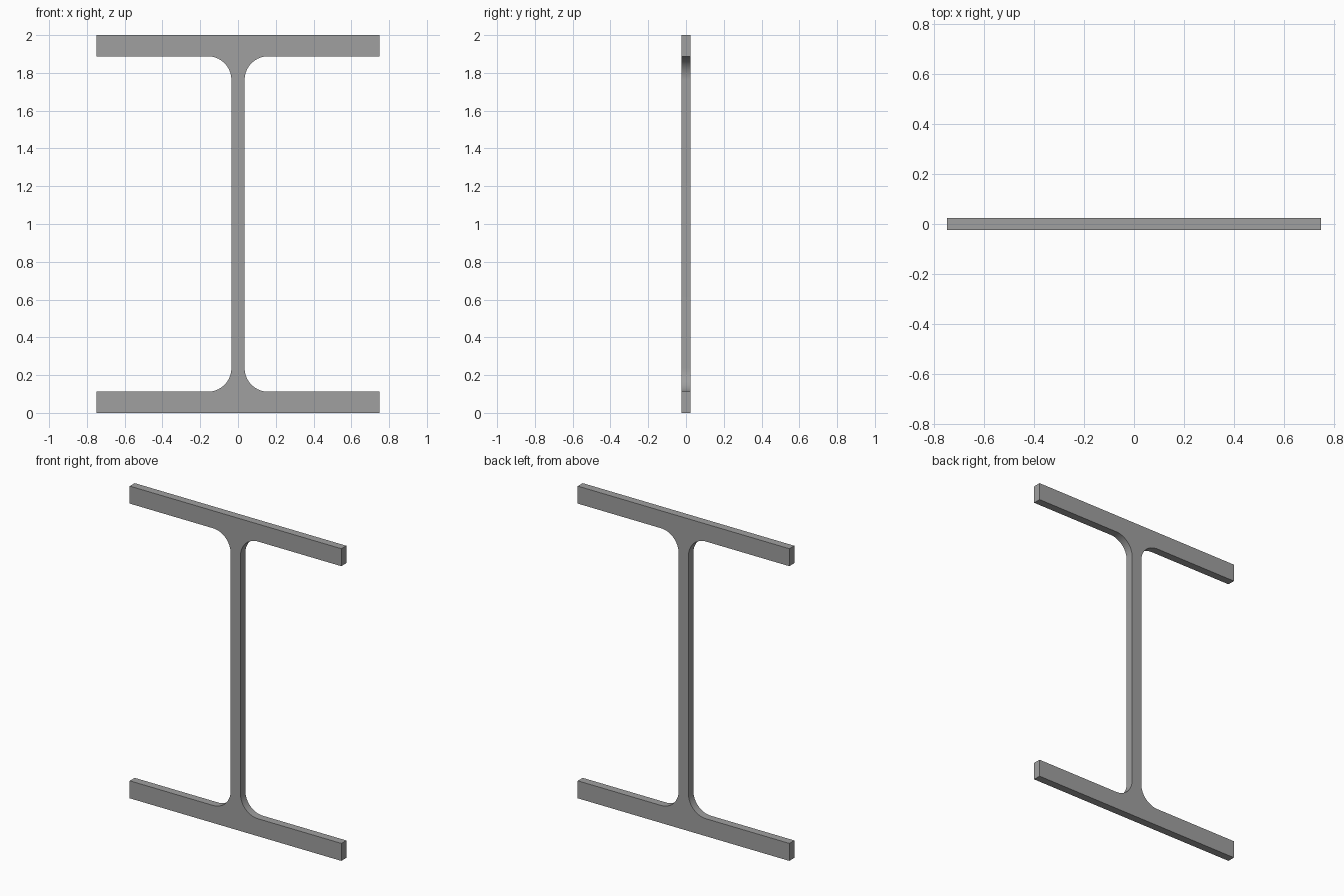
import bpy, bmesh, math

if "Cube" in bpy.data.objects:
    bpy.data.objects.remove(bpy.data.objects["Cube"])

HALF_W, HEIGHT = 0.75, 2.0     # flange half width, beam height
FLANGE, WEB = 0.112, 0.035     # flange thickness, web half thickness
RADIUS, DEPTH = 0.125, 0.05    # root fillet radius, slice length
STEPS = 16

steel = bpy.data.materials.new("steel grey")
steel.diffuse_color = (0.35, 0.35, 0.35, 1)
steel.use_nodes = True
steel.node_tree.nodes["Principled BSDF"].inputs["Base Color"].default_value = steel.diffuse_color

# Upper right quarter of the profile, from flange top to web, about mid height
mid = HEIGHT / 2
quarter = [(HALF_W, mid), (HALF_W, mid - FLANGE)]
for i in range(STEPS + 1):
    a = math.pi / 2 * (1 + i / STEPS)
    quarter.append((WEB + RADIUS + RADIUS * math.cos(a),
                    mid - FLANGE - RADIUS + RADIUS * math.sin(a)))

# Mirror the quarter to close the outline
right = quarter + [(x, -z) for x, z in reversed(quarter)]
outline = right + [(-x, -z) for x, z in right]

# Extrude the outline along y
bm = bmesh.new()
face = bm.faces.new([bm.verts.new((x, -DEPTH / 2, z + mid)) for x, z in outline])
ext = bmesh.ops.extrude_face_region(bm, geom=[face], use_keep_orig=True)
new_verts = [g for g in ext["geom"] if isinstance(g, bmesh.types.BMVert)]
bmesh.ops.translate(bm, verts=new_verts, vec=(0, DEPTH, 0))
bmesh.ops.recalc_face_normals(bm, faces=bm.faces)
mesh = bpy.data.meshes.new("i_beam")
bm.to_mesh(mesh)
bm.free()

# Beam object, smooth in the fillets and sharp at the edges
beam = bpy.data.objects.new("i_beam", mesh)
bpy.context.collection.objects.link(beam)
mesh.materials.append(steel)
bpy.context.view_layer.objects.active = beam
beam.select_set(True)
bpy.ops.object.shade_smooth_by_angle(angle=math.radians(30))
